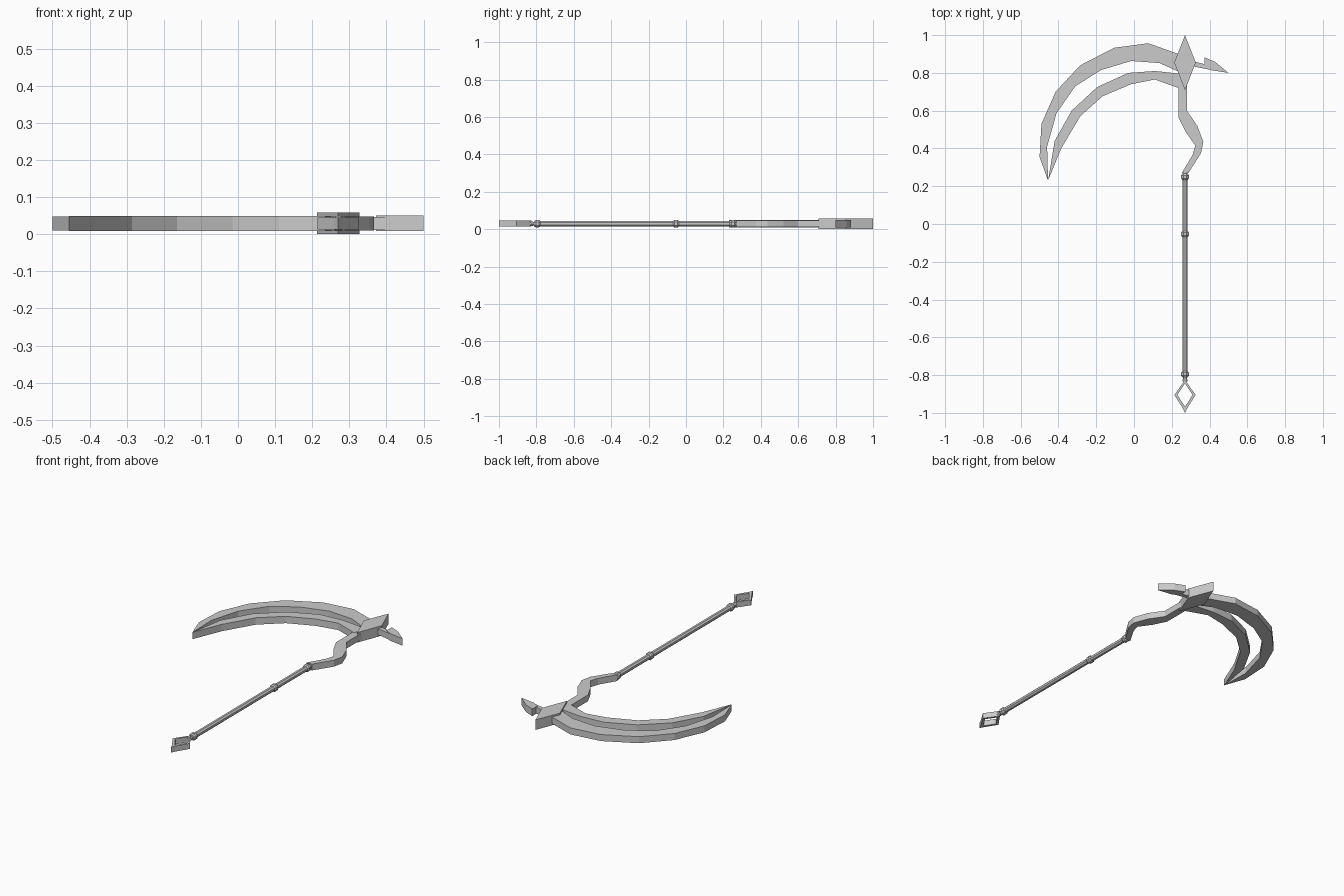
import bpy, bmesh, math

cube = bpy.data.objects.get("Cube")
if cube:
    bpy.data.objects.remove(cube, do_unlink=True)

MID = 0.029     # height of the flat centre plane
POLE_X = 0.27

steel = bpy.data.materials.new("plain grey")
steel.use_nodes = True
grey = (0.6, 0.6, 0.6, 1)
steel.diffuse_color = grey
steel.node_tree.nodes["Principled BSDF"].inputs["Base Color"].default_value = grey


def finish(name, bm):
    bmesh.ops.recalc_face_normals(bm, faces=bm.faces)
    mesh = bpy.data.meshes.new(name)
    bm.to_mesh(mesh)
    bm.free()
    mesh.materials.append(steel)
    obj = bpy.data.objects.new(name, mesh)
    bpy.context.collection.objects.link(obj)
    return obj


def plate(name, outline, half):
    """Flat outline thickened evenly about the centre plane."""
    bm = bmesh.new()
    low = [bm.verts.new((x, y, MID - half)) for x, y in outline]
    high = [bm.verts.new((x, y, MID + half)) for x, y in outline]
    bm.faces.new(low)
    bm.faces.new(high)
    for i in range(len(outline)):
        j = (i + 1) % len(outline)
        bm.faces.new((low[i], low[j], high[j], high[i]))
    return finish(name, bm)


def frame(name, outer, inner, half):
    """Closed flat ring between two matching outlines."""
    bm = bmesh.new()
    loops = [[bm.verts.new((x, y, MID + s * half)) for x, y in pts]
             for pts, s in ((outer, -1), (outer, 1), (inner, 1), (inner, -1))]
    n = len(outer)
    for k in range(4):
        a, b = loops[k], loops[(k + 1) % 4]
        for i in range(n):
            j = (i + 1) % n
            bm.faces.new((a[i], a[j], b[j], b[i]))
    return finish(name, bm)


def lathe(name, profile, sides=8):
    """Turned part along y from (y, radius) pairs."""
    bm = bmesh.new()
    rings = []
    for y, r in profile:
        angles = [math.tau * (i + 0.5) / sides for i in range(sides)]
        rings.append([bm.verts.new((POLE_X + r * math.cos(a), y, MID + r * math.sin(a)))
                      for a in angles])
    for a, b in zip(rings, rings[1:]):
        for i in range(sides):
            j = (i + 1) % sides
            bm.faces.new((a[i], a[j], b[j], b[i]))
    bm.faces.new(rings[0])
    bm.faces.new(rings[-1])
    return finish(name, bm)


def diamond(y, half_width, front, back):
    return [(POLE_X, y + back), (POLE_X + half_width, y),
            (POLE_X, y - front), (POLE_X - half_width, y)]


# Twin crescent blades meeting at one tip
TIP = (-0.455, 0.23)
plate("outer_blade", [
    TIP, (-0.5, 0.355), (-0.49, 0.53), (-0.415, 0.7), (-0.285, 0.84),
    (-0.105, 0.933), (0.075, 0.957), (0.25, 0.895), (0.25, 0.8),
    (0.135, 0.852), (-0.015, 0.863), (-0.175, 0.815), (-0.31, 0.73),
    (-0.41, 0.587), (-0.46, 0.41)], 0.019)
plate("inner_blade", [
    TIP, (-0.42, 0.44), (-0.33, 0.6), (-0.195, 0.725), (-0.03, 0.8),
    (0.11, 0.81), (0.25, 0.795), (0.25, 0.715), (0.11, 0.765),
    (-0.015, 0.74), (-0.165, 0.677), (-0.285, 0.57), (-0.385, 0.4)], 0.02)

# Diamond hub and the rear spike
plate("hub", diamond(0.855, 0.057, 0.147, 0.145), 0.029)
plate("spike_stem", [(0.31, 0.862), (0.375, 0.846), (0.42, 0.83),
                     (0.41, 0.815), (0.31, 0.835)], 0.018)
plate("spike", [(0.372, 0.883), (0.43, 0.858), (0.5, 0.8),
                (0.41, 0.814), (0.372, 0.835)], 0.021)

# Crooked neck between hub and pole
plate("neck", [
    (0.235, 0.78), (0.235, 0.565), (0.275, 0.485), (0.325, 0.415),
    (0.31, 0.365), (0.253, 0.27), (0.288, 0.27), (0.355, 0.375),
    (0.367, 0.435), (0.335, 0.52), (0.28, 0.6), (0.28, 0.78)], 0.0185)

# Pole with its collars
lathe("pole", [(-0.835, 0.015), (-0.815, 0.011), (-0.79, 0.0155), (0.275, 0.0155)])
for label, y in (("upper", 0.25), ("middle", -0.053), ("lower", -0.795)):
    lathe(label + "_collar", [(y - 0.017, 0.015), (y - 0.008, 0.022),
                              (y + 0.008, 0.022), (y + 0.017, 0.015)])

# Open diamond pommel
frame("pommel", diamond(-0.905, 0.056, 0.09, 0.08),
      diamond(-0.905, 0.04, 0.062, 0.06), 0.016)
# Small point that closes the pommel end
plate("pommel_point", [(POLE_X - 0.01, -0.979), (POLE_X + 0.01, -0.979),
                       (POLE_X, -1.0)], 0.016)
